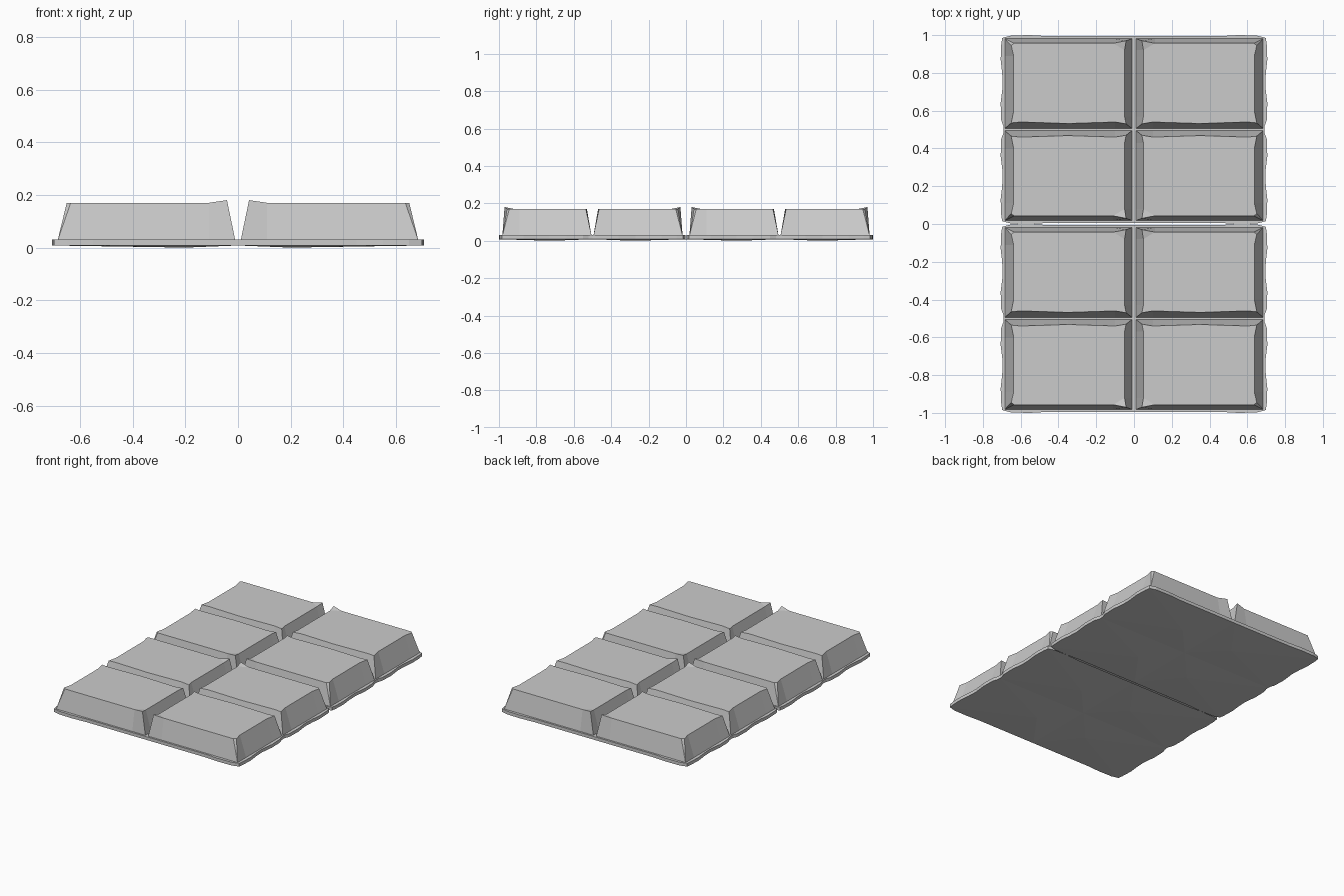
import bpy
import bmesh

cube = bpy.data.objects.get("Cube")
if cube:
    bpy.data.objects.remove(cube, do_unlink=True)

grey = bpy.data.materials.new("plain grey")
grey.use_nodes = True
colour = (0.6, 0.6, 0.6, 1)
grey.diffuse_color = colour
grey.node_tree.nodes["Principled BSDF"].inputs["Base Color"].default_value = colour

BASE_TOP, BASE_LOW, BLOCK_TOP, PEAK = 0.03, 0.008, 0.17, 0.18

# Top rim of one block: raised corner first, then clockwise
RIM = [(0.042, 0.97), (0.11, 0.957), (0.635, 0.957), (0.65, 0.945),
       (0.637, 0.89), (0.637, 0.6), (0.65, 0.535), (0.6, 0.54),
       (0.35, 0.532), (0.1, 0.54), (0.042, 0.53), (0.05, 0.57), (0.05, 0.92)]
# Foot rectangle of the block
X0, X1, Y0, Y1 = 0.01, 0.685, 0.505, 0.982

# Wavy outer edge of one base tile, from the groove to the end
EDGE = [(0.69, 0.5), (0.692, 0.52), (0.703, 0.55), (0.706, 0.64),
        (0.695, 0.73), (0.698, 0.8), (0.706, 0.87), (0.703, 0.95),
        (0.698, 0.985), (0.65, 0.998), (0.55, 1.0), (0.45, 0.994),
        (0.2, 0.994), (0, 0.994)]

# Eight mirrored positions in the grid
SPOTS = [(sx, sy, inner) for sx in (-1, 1) for sy in (-1, 1) for inner in (False, True)]


def place(x, y, z, spot):
    sx, sy, inner = spot
    return (sx * x, sy * (1 - y if inner else y), z)


def finish(bm, name):
    bmesh.ops.recalc_face_normals(bm, faces=bm.faces)
    mesh = bpy.data.meshes.new(name)
    bm.to_mesh(mesh)
    bm.free()
    mesh.materials.append(grey)
    obj = bpy.data.objects.new(name, mesh)
    bpy.context.collection.objects.link(obj)


def foot_point(i, x, y):
    """Project a rim point onto the foot rectangle."""
    corners = {0: (X0, Y1), 2: (X1, Y1), 3: (X1, Y1),
               6: (X1, Y0), 10: (X0, Y0)}
    if i in corners:
        return corners[i]
    if i == 1:
        return x, Y1
    if i in (4, 5):
        return X1, y
    if i in (7, 8, 9):
        return x, Y0
    return X0, y


def block(spot, name):
    bm = bmesh.new()
    top = [bm.verts.new(place(x, y, PEAK if i == 0 else BLOCK_TOP, spot))
           for i, (x, y) in enumerate(RIM)]
    low = [bm.verts.new(place(*foot_point(i, x, y), BASE_TOP - 0.004, spot))
           for i, (x, y) in enumerate(RIM)]
    n = len(RIM)
    for i in range(n):
        j = (i + 1) % n
        bm.faces.new((top[i], top[j], low[j], low[i]))
    # Flat top with a folded raised corner
    bm.faces.new(top[1:])
    bm.faces.new((top[-1], top[0], top[1]))
    bm.faces.new(low)
    bmesh.ops.remove_doubles(bm, verts=bm.verts, dist=0.0001)
    finish(bm, name)


for k, spot in enumerate(SPOTS):
    block(spot, f"block_{k + 1}")

# Base sheet: eight tiles with outer walls only, welded together
bm = bmesh.new()
for spot in SPOTS:
    outline = EDGE + [(0, 0.5)]
    top = [bm.verts.new(place(x, y, BASE_TOP, spot)) for x, y in outline]
    low = [bm.verts.new(place(x, y, BASE_LOW, spot)) for x, y in outline]
    hub = bm.verts.new(place(0.2, 0.72, 0, spot))
    bm.faces.new(top)
    for i in range(len(outline)):
        j = (i + 1) % len(outline)
        bm.faces.new((low[i], low[j], hub))
        if j and j < len(EDGE):
            bm.faces.new((top[i], top[j], low[j], low[i]))
# Close the seam across the middle of each side where the tiles meet
bmesh.ops.remove_doubles(bm, verts=bm.verts, dist=0.0005)
# The hidden half-row walls are open only where tiles touch
inner_walls = [f for f in bm.faces if len(f.verts) == 4
               and max(abs(v.co.y) for v in f.verts) < 0.01
               and max(v.co.x for v in f.verts) - min(v.co.x for v in f.verts) > 0.02]
bmesh.ops.delete(bm, geom=inner_walls, context='FACES_ONLY')
finish(bm, "base_sheet")
